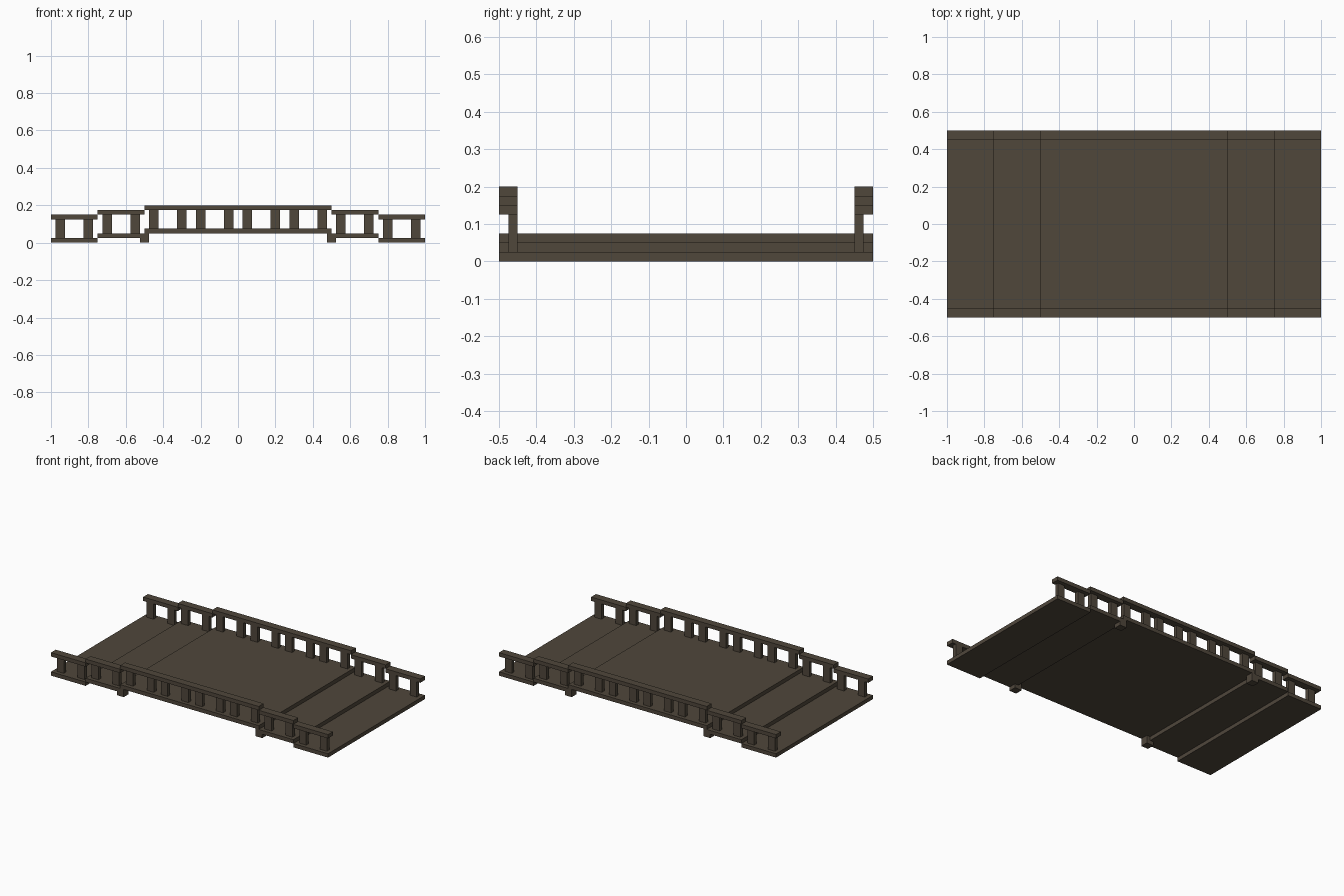
import bpy

cube = bpy.data.objects.get("Cube")
if cube:
    bpy.data.objects.remove(cube, do_unlink=True)

wood = bpy.data.materials.new("dark_brown_wood")
wood.use_nodes = True
COLOUR = (0.080, 0.063, 0.044, 1.0)
wood.diffuse_color = COLOUR
bsdf = wood.node_tree.nodes["Principled BSDF"]
bsdf.inputs["Base Color"].default_value = COLOUR
bsdf.inputs["Roughness"].default_value = 0.9


def box(name, x, y, z):
    """Axis-aligned box from (min, max) ranges."""
    bpy.ops.mesh.primitive_cube_add(size=1)
    ob = bpy.context.object
    ob.name = name
    ob.location = [(a + b) / 2 for a, b in (x, y, z)]
    ob.scale = [abs(b - a) for a, b in (x, y, z)]
    bpy.ops.object.transform_apply(location=True, scale=True)
    ob.data.materials.append(wood)


T = 0.025          # plank thickness
RAIL_RISE = 0.125  # rail underside above deck underside

# Stepped sections: name, x range, deck underside, post centres
sections = [
    ("right_end", (-1.0, -0.75), 0.0, (-0.95, -0.80)),
    ("right_step", (-0.75, -0.5), T, (-0.70, -0.55)),
    ("centre", (-0.5, 0.5), 2 * T, (-0.45, -0.30, -0.20, -0.05, 0.05, 0.20, 0.30, 0.45)),
    ("left_step", (0.5, 0.75), T, (0.55, 0.70)),
    ("left_end", (0.75, 1.0), 0.0, (0.80, 0.95)),
]

for name, xr, z, posts in sections:
    box(name + "_deck", xr, (-0.5, 0.5), (z, z + T))
    for side, s in (("front", -1), ("back", 1)):
        # Handrail along the outer edge, posts set under its inner half
        rail_z = z + RAIL_RISE
        box(f"{name}_{side}_rail", xr, (s * 0.45, s * 0.5), (rail_z, rail_z + T))
        for i, px in enumerate(posts, 1):
            box(f"{name}_{side}_post_{i}", (px - T, px + T),
                (s * 0.45, s * 0.475), (z + T, rail_z))

# Corner feet under the raised centre
for xn, sx in (("right", -1), ("left", 1)):
    for yn, sy in (("front", -1), ("back", 1)):
        box(f"{yn}_{xn}_foot", (sx * 0.5 - T, sx * 0.5 + T),
            (sy * 0.45, sy * 0.5), (0.0, 0.05))
